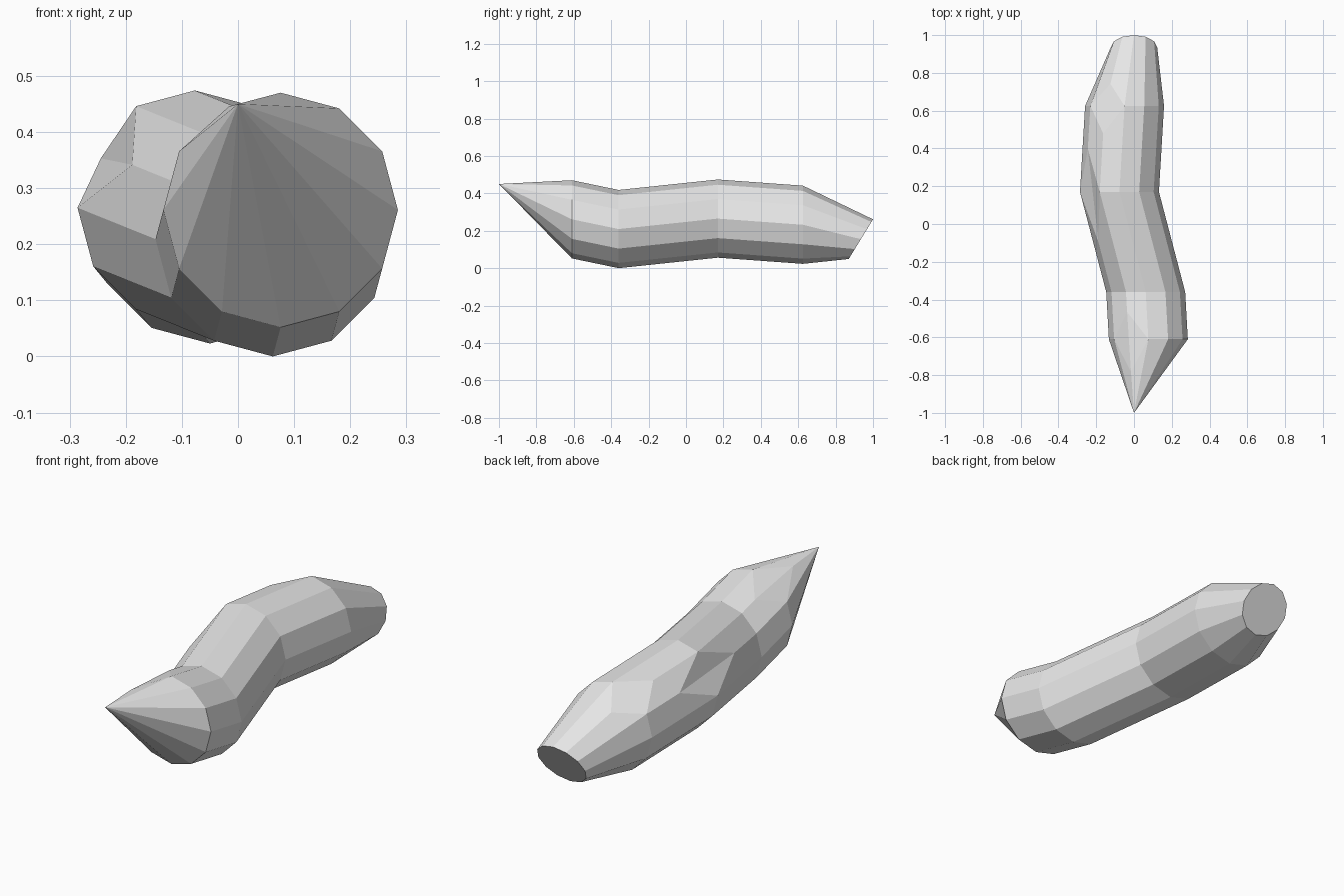
import bpy
import bmesh
from math import sin, cos, tau
from mathutils import Vector

cube = bpy.data.objects.get("Cube")
if cube:
    bpy.data.objects.remove(cube, do_unlink=True)

SIDES = 12

# Plain grey material
grey = bpy.data.materials.new("light_grey")
grey.use_nodes = True
colour = (0.8, 0.8, 0.8, 1)
grey.diffuse_color = colour
grey.node_tree.nodes["Principled BSDF"].inputs["Base Color"].default_value = colour

# Cross-sections from tip to blunt end: centre, half width, half height, lean in y
sections = [
    ((0, -1, 0.45), 0, 0, 0),
    ((0.076, -0.61, 0.261), 0.209, 0.209, 0),
    ((0.062, -0.36, 0.209), 0.209, 0.209, 0),
    ((-0.077, 0.17, 0.265), 0.209, 0.209, 0),
    ((-0.05, 0.625, 0.232), 0.209, 0.209, 0),
    ((0, 0.935, 0.155), 0.123, 0.106, 0.065),
]

# Chipped corners: (section, side) -> share cut off towards the previous and next section
chips = {(1, 4): (0.44, 0.58), (3, 5): (0.5, 0.5), (4, 4): (0.32, 0.32)}


def corner(ring, side):
    centre, width, height, lean = sections[ring]
    a = tau * side / SIDES
    return Vector(centre) + Vector((width * cos(a), lean * sin(a), height * sin(a)))


bm = bmesh.new()
before, after = {}, {}
for ring in range(len(sections)):
    for side in range(SIDES):
        key = (ring, side)
        here = corner(ring, side)
        if key in chips:
            back, ahead = chips[key]
            before[key] = bm.verts.new(here.lerp(corner(ring - 1, side), back))
            after[key] = bm.verts.new(here.lerp(corner(ring + 1, side), ahead))
        else:
            before[key] = after[key] = bm.verts.new(here)

# Long side panels
for ring in range(len(sections) - 1):
    for side in range(SIDES):
        nxt = (side + 1) % SIDES
        bm.faces.new((after[ring, side], after[ring, nxt],
                      before[ring + 1, nxt], before[ring + 1, side]))

# Flat facets left by the chips
for ring, side in chips:
    for step in (-1, 1):
        bm.faces.new((before[ring, side], after[ring, side],
                      after[ring, (side + step) % SIDES]))

# Blunt end cap, then close the pointed tip
bm.faces.new([before[len(sections) - 1, s] for s in range(SIDES)])
bmesh.ops.remove_doubles(bm, verts=bm.verts[:], dist=0.0005)
bmesh.ops.recalc_face_normals(bm, faces=bm.faces[:])

mesh = bpy.data.meshes.new("pointed_body")
bm.to_mesh(mesh)
bm.free()
mesh.materials.append(grey)
body = bpy.data.objects.new("pointed_body", mesh)
bpy.context.collection.objects.link(body)
